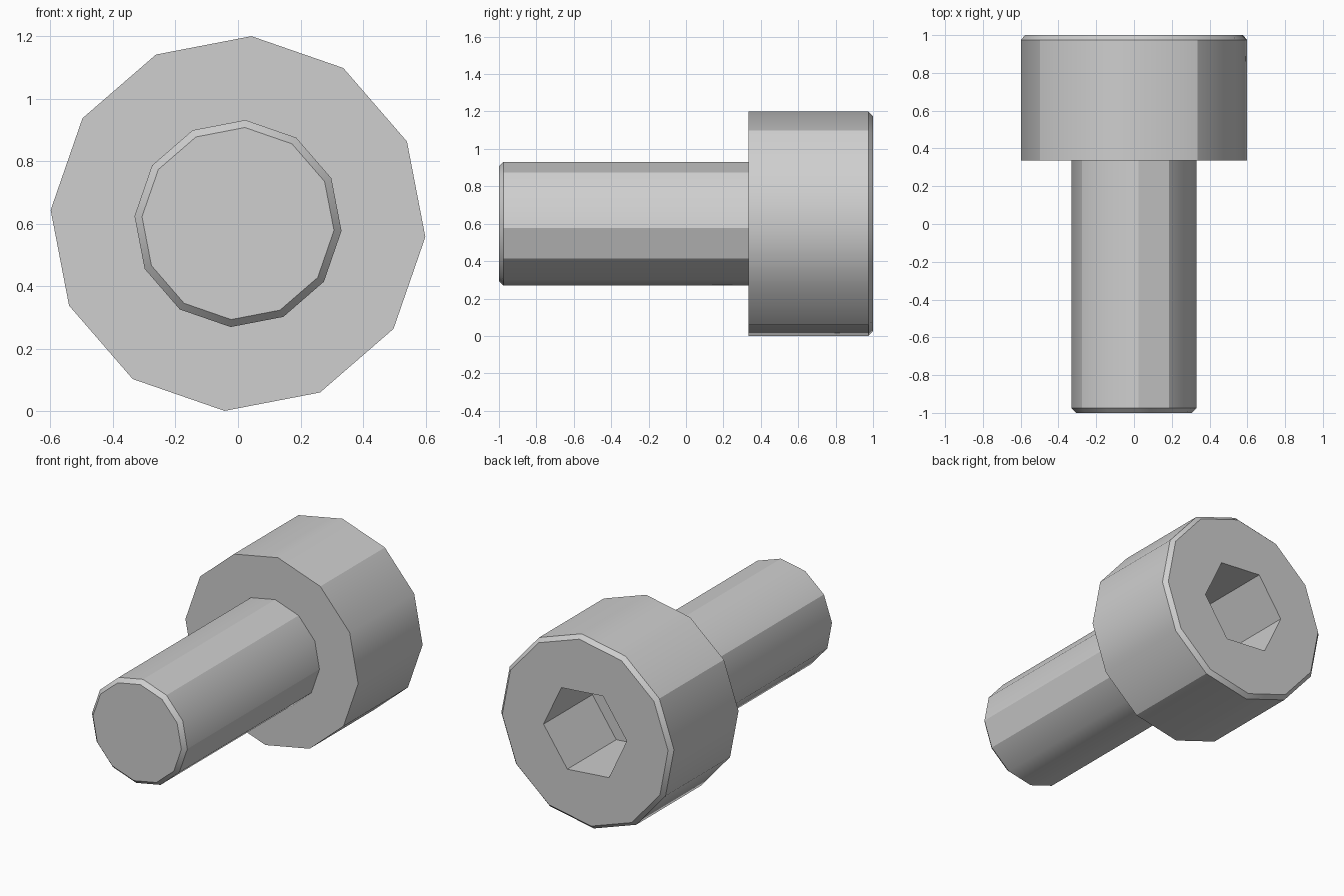
import bpy, bmesh, math

old = bpy.data.objects.get("Cube")
if old:
    bpy.data.objects.remove(old, do_unlink=True)

AXIS_Z = 0.6
SIDES = 12
TURN = 4.1        # twist of the twelve-sided parts
HEX_TURN = 34.8   # twist of the socket

steel = bpy.data.materials.new("light_grey_steel")
steel.use_nodes = True
grey = (0.62, 0.62, 0.62, 1)
steel.diffuse_color = grey
steel.node_tree.nodes["Principled BSDF"].inputs["Base Color"].default_value = grey


def ring(bm, radius, y, sides=SIDES, turn=TURN):
    """Polygon of vertices around the long axis, clockwise from the top."""
    angles = [math.radians(turn + 360 * k / sides) for k in range(sides)]
    return [bm.verts.new((radius * math.sin(a), y, AXIS_Z + radius * math.cos(a)))
            for a in angles]


def loft(bm, a, b, creases=()):
    """Walls between two rings; creases lists the lengthwise edges kept sharp."""
    n = len(a)
    for k in range(n):
        bm.faces.new((a[k], a[(k + 1) % n], b[(k + 1) % n], b[k]))
    for k in creases:
        bm.edges.get((a[k], b[k])).smooth = False


def finish(bm, name):
    bmesh.ops.recalc_face_normals(bm, faces=bm.faces)
    for f in bm.faces:
        f.smooth = True
    for e in bm.edges:
        if e.calc_face_angle(0) > math.radians(31):
            e.smooth = False
    mesh = bpy.data.meshes.new(name)
    bm.to_mesh(mesh)
    bm.free()
    mesh.materials.append(steel)
    bpy.context.collection.objects.link(bpy.data.objects.new(name, mesh))


# Shank with a chamfered tip
bm = bmesh.new()
tip = ring(bm, 0.308, -1)
front = ring(bm, 0.332, -0.975)
root = ring(bm, 0.332, 0.335)
loft(bm, tip, front)
loft(bm, front, root, creases=(0, 1, 3, 4, 10))
bm.faces.new(tip)
bm.faces.new(root)
finish(bm, "shank")

# Head with a chamfered rim and a hexagonal socket
bm = bmesh.new()
seat = ring(bm, 0.601, 0.335)
shoulder = ring(bm, 0.601, 0.975)
rim = ring(bm, 0.577, 1)
mouth = ring(bm, 0.29, 1, 6, HEX_TURN)
floor = ring(bm, 0.29, 0.515, 6, HEX_TURN)
loft(bm, seat, shoulder, creases=(1, 5, 10))
loft(bm, shoulder, rim)
loft(bm, mouth, floor)
bm.faces.new(seat)
bm.faces.new(floor)
# Flat end face between the rim and the socket mouth
for j in range(6):
    k, nxt = 2 * j + 1, (j + 1) % 6
    r = [rim[(k + i) % SIDES] for i in range(3)]
    bm.faces.new((mouth[j], r[0], r[1]))
    bm.faces.new((mouth[j], r[1], mouth[nxt]))
    bm.faces.new((mouth[nxt], r[1], r[2]))
finish(bm, "head")
